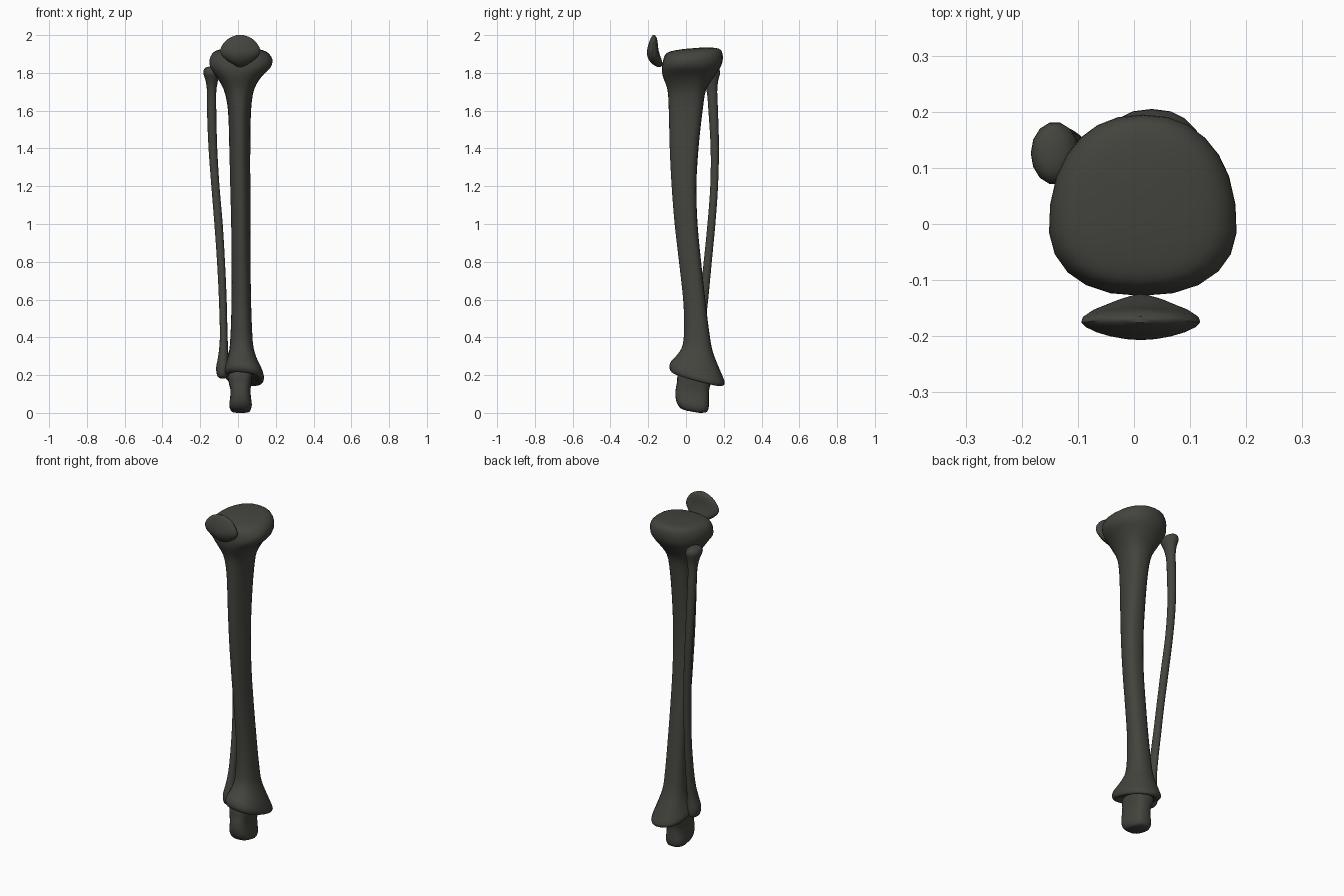
import bpy, bmesh, math

bone = bpy.data.materials.new("dark_olive_grey")
bone.diffuse_color = (0.058, 0.058, 0.049, 1)


def spline(a, b, c, d, t):
    """Catmull-Rom blend of four ring values."""
    return 0.5 * (2 * b + (c - a) * t + (2 * a - 5 * b + 4 * c - d) * t * t
                  + (3 * b - a - 3 * c + d) * t ** 3)


def section(x0, x1, y0, y1, k, power, sides):
    """Rounded section fitted to a box; k > 0 narrows the front, k < 0 the back."""
    pts = []
    for i in range(sides):
        a = 2 * math.pi * i / sides
        c, s = math.cos(a), math.sin(a)
        e = 2 / power
        u = math.copysign(abs(c) ** e, c)
        v = math.copysign(abs(s) ** e, s)
        pts.append((u * (1 + k * v), v))
    m = max(abs(p[0]) for p in pts)
    return [((x0 + x1) / 2 + p[0] / m * (x1 - x0) / 2,
             (y0 + y1) / 2 + p[1] * (y1 - y0) / 2) for p in pts]


def loft(name, rings, sides=24, steps=3, power=2.2, tilt=lambda x, y, z: 0):
    """Skin rings of (z, x0, x1, y0, y1, k), listed bottom to top."""
    fine = []
    n = len(rings)
    for i in range(n - 1):
        q = [rings[max(i - 1, 0)], rings[i], rings[i + 1], rings[min(i + 2, n - 1)]]
        for j in range(steps):
            fine.append([spline(*v, j / steps) for v in zip(*q)])
    fine.append(rings[-1])
    bm = bmesh.new()
    loops = []
    for z, x0, x1, y0, y1, k in fine:
        loops.append([bm.verts.new((x, y, z + tilt(x, y, z)))
                      for x, y in section(x0, x1, y0, y1, k, power, sides)])
    for a, b in zip(loops, loops[1:]):
        for i in range(sides):
            j = (i + 1) % sides
            bm.faces.new((a[i], a[j], b[j], b[i]))
    bm.faces.new(loops[0][::-1])
    bm.faces.new(loops[-1])
    bmesh.ops.recalc_face_normals(bm, faces=bm.faces)
    me = bpy.data.meshes.new(name)
    bm.to_mesh(me)
    bm.free()
    me.materials.append(bone)
    ob = bpy.data.objects.new(name, me)
    bpy.context.collection.objects.link(ob)
    bpy.ops.object.select_all(action='DESELECT')
    ob.select_set(True)
    bpy.context.view_layer.objects.active = ob
    bpy.ops.object.shade_smooth_by_angle(angle=math.radians(50))
    return ob


def shin_tilt(x, y, z):
    # ankle end slopes down to the back and inner side, knee end rises to the back
    low = min(1, max(0, (0.42 - z) / 0.18))
    high = min(1, max(0, (z - 1.78) / 0.1))
    return low * (-0.27 * (y - 0.055) - 0.12 * (x - 0.03)) + high * 0.08 * (y - 0.03)


# main shin bone
loft("shin_bone", [
    (0.200, -0.03, 0.09, -0.04, 0.14, 0.0),
    (0.180, -0.06, 0.125, -0.07, 0.185, 0.0),
    (0.198, -0.075, 0.138, -0.088, 0.205, 0.0),
    (0.235, -0.068, 0.128, -0.08, 0.192, 0.0),
    (0.290, -0.053, 0.102, -0.045, 0.162, 0.05),
    (0.350, -0.044, 0.082, -0.018, 0.137, 0.1),
    (0.450, -0.038, 0.074, -0.010, 0.120, 0.15),
    (0.600, -0.034, 0.069, -0.015, 0.102, 0.2),
    (0.800, -0.034, 0.066, -0.037, 0.080, 0.25),
    (1.000, -0.036, 0.065, -0.060, 0.061, 0.3),
    (1.200, -0.041, 0.065, -0.076, 0.055, 0.3),
    (1.400, -0.046, 0.065, -0.086, 0.066, 0.3),
    (1.600, -0.053, 0.069, -0.091, 0.088, 0.25),
    (1.710, -0.075, 0.085, -0.098, 0.106, 0.15),
    (1.780, -0.115, 0.125, -0.122, 0.150, 0.0),
    (1.830, -0.146, 0.172, -0.128, 0.186, -0.1),
    (1.875, -0.150, 0.182, -0.122, 0.195, -0.14),
    (1.910, -0.130, 0.155, -0.108, 0.183, -0.14),
    (1.924, -0.085, 0.105, -0.075, 0.145, -0.14),
    (1.930, -0.020, 0.040, -0.010, 0.070, -0.1),
], power=2.35, tilt=shin_tilt)

# slim outer bone
loft("outer_bone", [
    (0.183, -0.095, -0.070, 0.020, 0.060, 0),
    (0.198, -0.110, -0.055, 0.000, 0.080, 0),
    (0.240, -0.116, -0.045, -0.005, 0.085, 0),
    (0.300, -0.105, -0.050, 0.010, 0.085, 0),
    (0.400, -0.096, -0.055, 0.035, 0.095, 0),
    (0.600, -0.101, -0.060, 0.070, 0.118, 0),
    (0.800, -0.111, -0.069, 0.093, 0.137, 0),
    (1.000, -0.125, -0.081, 0.113, 0.156, 0),
    (1.200, -0.141, -0.098, 0.128, 0.170, 0),
    (1.400, -0.156, -0.110, 0.130, 0.175, 0),
    (1.600, -0.164, -0.115, 0.118, 0.170, 0),
    (1.700, -0.164, -0.115, 0.109, 0.166, 0),
    (1.760, -0.172, -0.106, 0.090, 0.172, 0),
    (1.800, -0.184, -0.098, 0.070, 0.182, 0),
    (1.825, -0.175, -0.115, 0.085, 0.172, 0),
    (1.833, -0.155, -0.135, 0.110, 0.140, 0),
], sides=14, power=2.0)

# kneecap
loft("kneecap", [
    (1.832, 0.000, 0.022, -0.152, -0.133, 0),
    (1.842, -0.020, 0.045, -0.172, -0.125, 0),
    (1.865, -0.058, 0.083, -0.194, -0.128, 0),
    (1.895, -0.088, 0.112, -0.206, -0.138, 0.1),
    (1.925, -0.093, 0.117, -0.205, -0.146, 0.1),
    (1.960, -0.074, 0.097, -0.196, -0.150, 0.1),
    (1.985, -0.044, 0.068, -0.186, -0.155, 0),
    (2.000, -0.008, 0.030, -0.176, -0.165, 0),
], sides=20, power=1.85)

# ankle block
loft("ankle_block", [
    (0.007, -0.010, 0.040, 0.010, 0.085, 0),
    (0.013, -0.035, 0.062, -0.025, 0.112, 0),
    (0.040, -0.046, 0.073, -0.047, 0.121, 0),
    (0.080, -0.042, 0.069, -0.056, 0.121, 0),
    (0.120, -0.040, 0.066, -0.055, 0.122, 0),
    (0.160, -0.049, 0.071, -0.048, 0.132, 0),
    (0.200, -0.052, 0.074, -0.044, 0.138, 0),
    (0.225, -0.030, 0.055, -0.025, 0.110, 0),
], power=2.8, tilt=lambda x, y, z: max(0, 1 - z / 0.15) * max(-0.007, -0.18 * (y - 0.03)))
